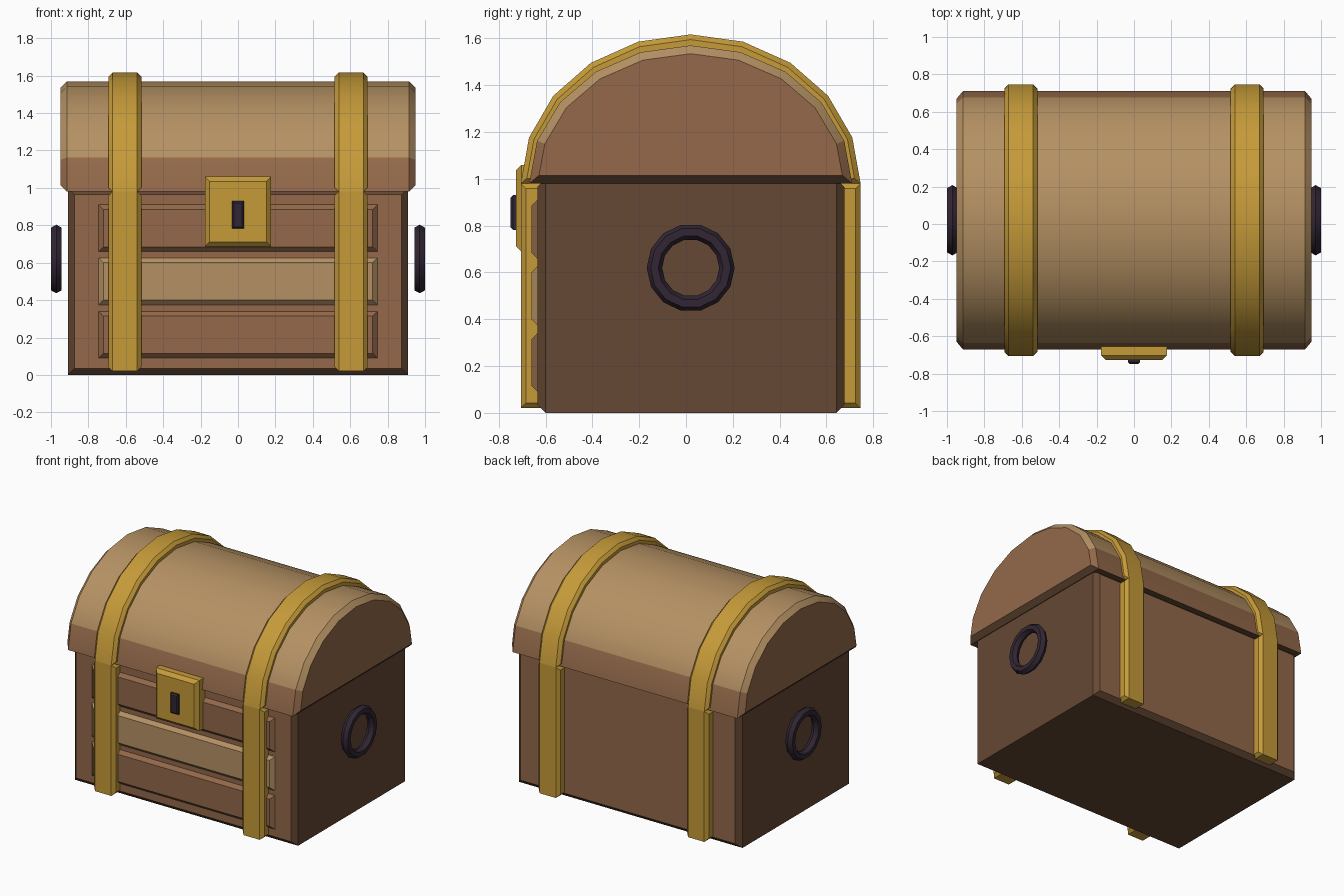
import bpy, bmesh, math
from mathutils import Vector

if "Cube" in bpy.data.objects:
    bpy.data.objects.remove(bpy.data.objects["Cube"])


def material(name, rgb):
    m = bpy.data.materials.new(name)
    lin = [((c / 255 + 0.055) / 1.055) ** 2.4 for c in rgb]
    m.diffuse_color = (*lin, 1)
    m.use_nodes = True
    m.node_tree.nodes["Principled BSDF"].inputs["Base Color"].default_value = m.diffuse_color
    return m


LIGHT = material("light wood", (181, 145, 99))
MEDIUM = material("medium wood", (147, 105, 74))
DARK = material("dark wood", (101, 72, 51))
GOLD = material("gold", (198, 155, 57))
IRON = material("dark iron", (50, 38, 52))

CY = 0.02        # depth centre of the chest
SEAM = 0.98      # height where lid meets body


def prism(name, axis, profile, lo, hi, bevel, mats, rule=None):
    """Extrude a profile along x (points y,z) or y (points x,z), chamfering both end caps."""
    bm = bmesh.new()
    rings = []
    for t in (lo, hi):
        rings.append([bm.verts.new((t, a, b) if axis == "x" else (a, t, b))
                      for a, b in profile])
    r0, r1 = rings
    n = len(profile)
    caps = [bm.faces.new(r0), bm.faces.new(r1[::-1])]
    for i in range(n):
        j = (i + 1) % n
        bm.faces.new((r0[j], r0[i], r1[i], r1[j]))
    edges = [e for f in caps for e in f.edges]
    bmesh.ops.bevel(bm, geom=edges, offset=bevel, segments=1,
                    affect="EDGES", profile=0.5)
    bmesh.ops.recalc_face_normals(bm, faces=bm.faces[:])
    bm.normal_update()
    if rule:
        for f in bm.faces:
            f.material_index = rule(f.normal, f.calc_center_median())
    me = bpy.data.meshes.new(name)
    bm.to_mesh(me)
    bm.free()
    for m in mats:
        me.materials.append(m)
    ob = bpy.data.objects.new(name, me)
    bpy.context.collection.objects.link(ob)
    return ob


def rect(a0, a1, b0, b1):
    return [(a0, b0), (a1, b0), (a1, b1), (a0, b1)]


def arch(ry, rz, n=10):
    return [(CY + ry * math.cos(math.pi * i / n),
             SEAM + rz * math.sin(math.pi * i / n)) for i in range(n + 1)]


# Body: medium front and back, dark sides, bottom and chamfers
prism("body", "y", rect(-0.91, 0.91, 0, 1.0), -0.635, 0.677, 0.035,
      [MEDIUM, DARK], lambda n, c: 0 if abs(n.y) > 0.9 else 1)


# Lid: light top, medium ends and lowest strip, dark underside
def lid_rule(n, c):
    if n.z < -0.5:
        return 2
    return 1 if abs(n.x) > 0.9 or c.z < 1.12 else 0


prism("lid", "x", arch(0.69, 0.59), -0.95, 0.95, 0.035,
      [LIGHT, MEDIUM, DARK], lid_rule)

# Front planks
for i, (z, m) in enumerate(((0.09, MEDIUM), (0.375, LIGHT), (0.66, MEDIUM))):
    prism(f"front_plank_{i + 1}", "y", rect(-0.745, 0.745, z, z + 0.25),
          -0.66, -0.58, 0.025, [m])

# Gold straps: arched band over the lid, straight bands on front and back
for side, x in (("left", -0.605), ("right", 0.605)):
    lo, hi = x - 0.088, x + 0.088
    prism(f"lid_strap_{side}", "x",
          arch(0.726, 0.637) + arch(0.65, 0.56)[::-1], lo, hi, 0.022, [GOLD])
    prism(f"front_strap_{side}", "x", rect(-0.706, -0.61, 0.02, SEAM),
          lo, hi, 0.022, [GOLD])
    prism(f"back_strap_{side}", "x", rect(0.65, 0.746, 0.02, SEAM),
          lo, hi, 0.022, [GOLD])

# Lock plate and keyhole
prism("lock_plate", "y", rect(-0.177, 0.177, 0.687, 1.06), -0.727, -0.60, 0.025, [GOLD])
prism("keyhole", "y", rect(-0.032, 0.032, 0.782, 0.93), -0.749, -0.69, 0.01, [IRON])

# Ring handles
for side, s in (("left", -1), ("right", 1)):
    bpy.ops.mesh.primitive_torus_add(
        major_segments=14, minor_segments=6, major_radius=0.155,
        minor_radius=0.033, location=(s * 0.9714, CY, 0.62),
        rotation=(math.pi / 2, 0, math.pi / 2))
    ring = bpy.context.object
    ring.name = f"ring_handle_{side}"
    ring.data.materials.append(IRON)

# Smooth the gentle curves, keep chamfers sharp
bpy.ops.object.select_all(action="SELECT")
bpy.ops.object.shade_smooth_by_angle(angle=math.radians(30))
